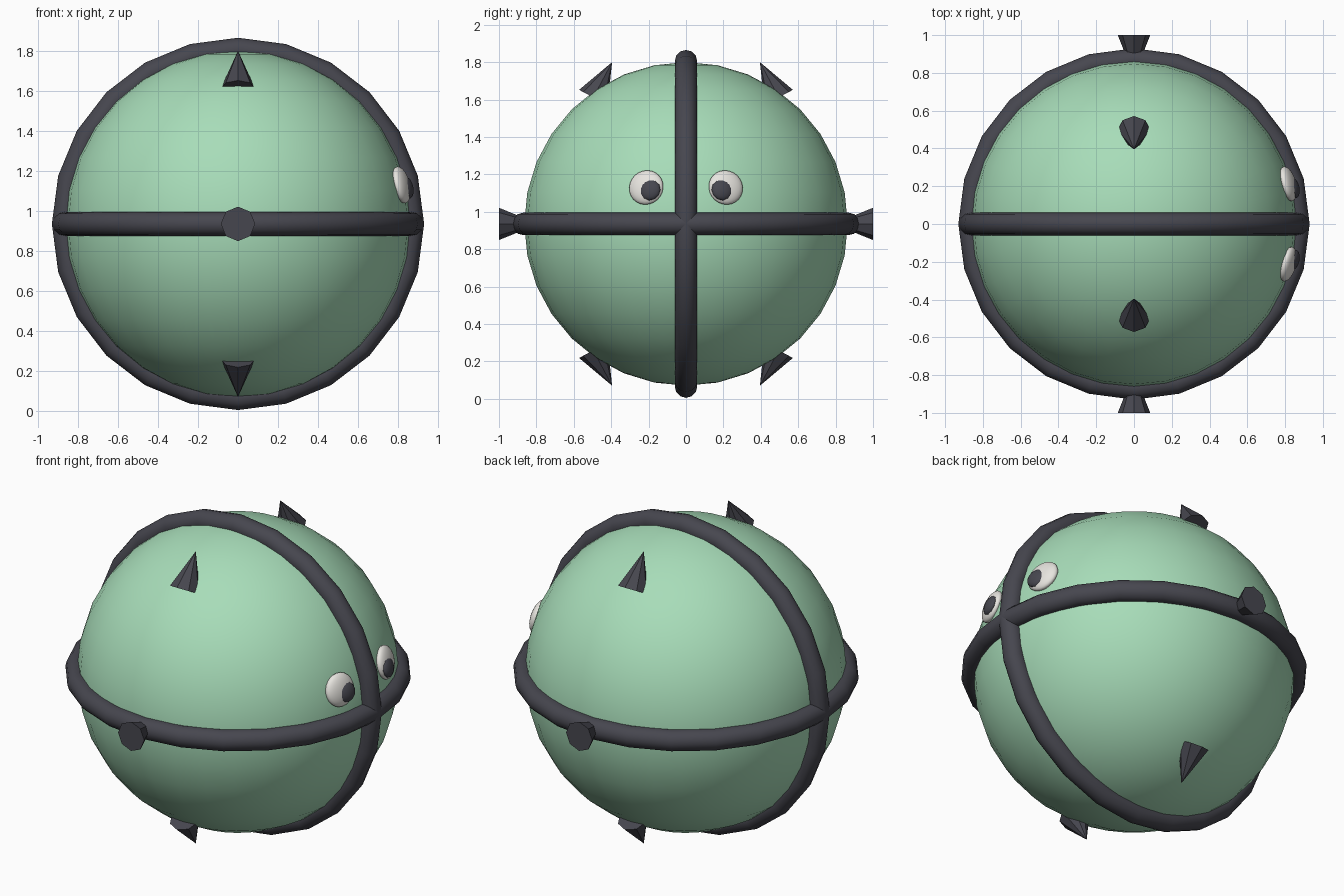
import bpy
from math import radians
from mathutils import Vector

CENTRE = Vector((0, 0, 0.935))
R = 0.865

if "Cube" in bpy.data.objects:
    bpy.data.objects.remove(bpy.data.objects["Cube"], do_unlink=True)


def material(name, rgb):
    m = bpy.data.materials.new(name)
    m.use_nodes = True
    m.diffuse_color = (*rgb, 1)
    m.node_tree.nodes["Principled BSDF"].inputs["Base Color"].default_value = (*rgb, 1)
    return m


GREEN = material("mint green", (0.39, 0.72, 0.485))
DARK = material("charcoal", (0.062, 0.062, 0.078))
WHITE = material("eye white", (0.80, 0.78, 0.74))


def finish(name, mat, smooth=True):
    ob = bpy.context.object
    ob.name = name
    ob.data.materials.append(mat)
    if smooth:
        bpy.ops.object.shade_smooth()
    return ob


def ellipsoid(name, mat, offset, normal, radius, depth, segments, rings):
    """Flattened ball on the body, its short axis along the normal."""
    bpy.ops.mesh.primitive_uv_sphere_add(segments=segments, ring_count=rings, radius=1,
                                         location=CENTRE + offset,
                                         rotation=normal.to_track_quat("Z", "Y").to_euler())
    bpy.context.object.scale = (radius, radius, depth)
    return finish(name, mat)


def spike(name, tip, direction, length=0.214, radius=0.086):
    """Flat-shaded cone from its tip along a direction to its base."""
    d = Vector(direction).normalized()
    bpy.ops.mesh.primitive_cone_add(vertices=8, radius1=radius, radius2=0, depth=length,
                                    location=CENTRE + Vector(tip) + d * length / 2,
                                    rotation=(-d).to_track_quat("Z", "Y").to_euler())
    return finish(name, DARK, smooth=False)


# Round body
bpy.ops.mesh.primitive_uv_sphere_add(segments=32, ring_count=16, radius=R, location=CENTRE)
finish("body", GREEN)

# Two crossing rings
for name, tilt in (("level_ring", 0), ("upright_ring", 90)):
    bpy.ops.mesh.primitive_torus_add(major_segments=24, minor_segments=12, major_radius=0.87,
                                     minor_radius=0.06, location=CENTRE,
                                     rotation=(radians(tilt), 0, 0))
    finish(name, DARK)

# Spikes on the front and back
for side, sy in (("front", -1), ("back", 1)):
    spike(side + "_middle_spike", (0, sy * 0.786, 0), (0, sy, 0))
    for level, sz in (("upper", 1), ("lower", -1)):
        spike(f"{side}_{level}_spike", (0, sy * 0.395, sz * 0.865), (0, sy * 0.47, -sz * 0.88))

# Eyes with pupils on the left side
for side, sy in (("front", -1), ("back", 1)):
    n = Vector((0.817, sy * 0.213, 0.195)).normalized()
    ellipsoid(side + "_eye", WHITE, n * R, n, 0.094, 0.038, 24, 12)
    p = Vector((0.845, sy * 0.193, 0.182))
    ellipsoid(side + "_pupil", DARK, p, n, 0.058, 0.028, 12, 8)
